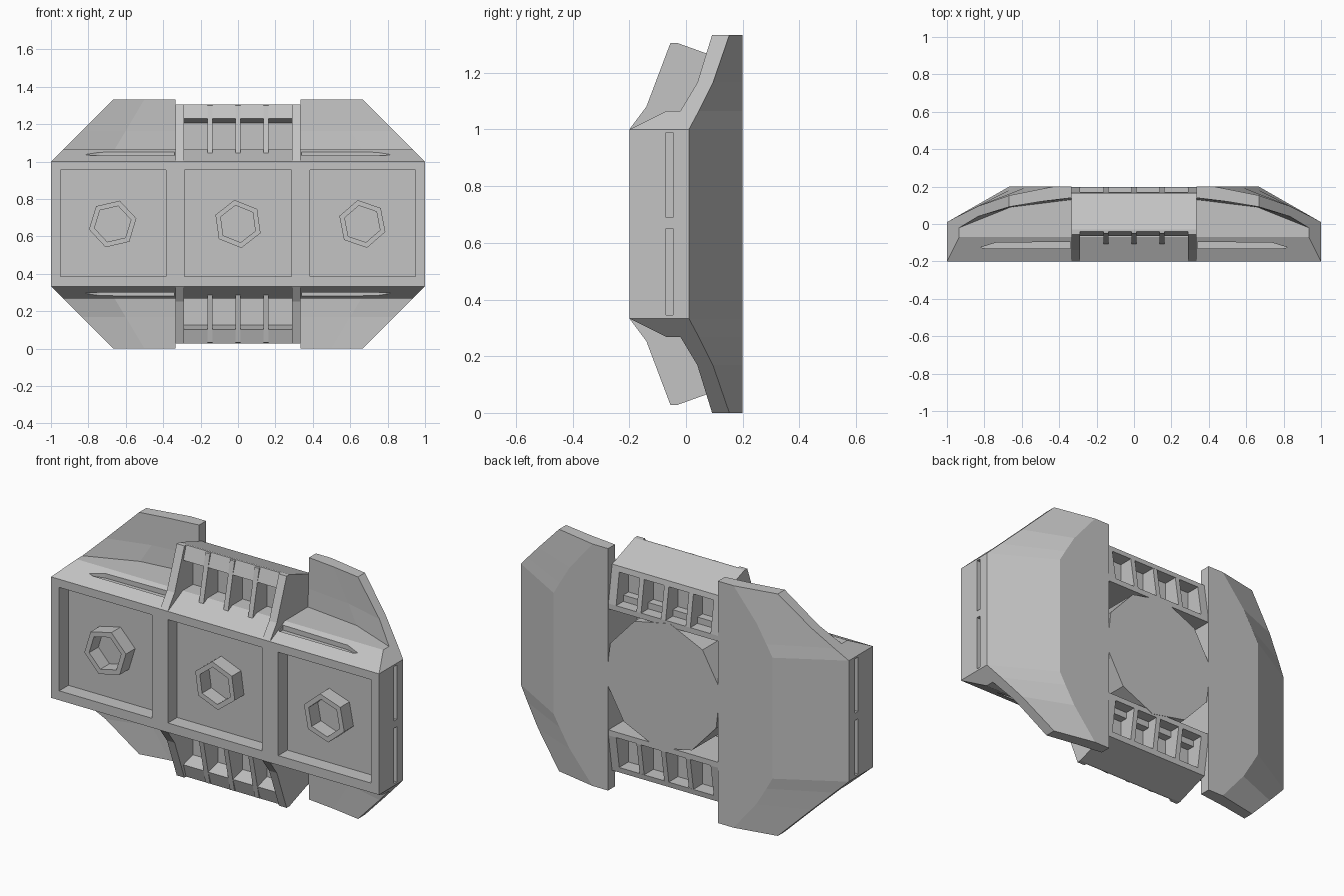
import bpy, bmesh, math

H = 4 / 3          # overall height
MID = H / 2

cube = bpy.data.objects.get("Cube")
if cube:
    bpy.data.objects.remove(cube)

grey = bpy.data.materials.new("plain_grey")
grey.use_nodes = True
colour = (0.55, 0.55, 0.55, 1)
grey.diffuse_color = colour
grey.node_tree.nodes["Principled BSDF"].inputs["Base Color"].default_value = colour


def finish(name, bm):
    bmesh.ops.remove_doubles(bm, verts=bm.verts, dist=0.0001)
    bmesh.ops.recalc_face_normals(bm, faces=bm.faces)
    mesh = bpy.data.meshes.new(name)
    bm.to_mesh(mesh)
    bm.free()
    mesh.materials.append(grey)
    obj = bpy.data.objects.new(name, mesh)
    bpy.context.collection.objects.link(obj)
    return obj


def loft(bm, loops):
    """Skin a stack of equal-length closed loops and cap both ends."""
    rings = [[bm.verts.new(p) for p in loop] for loop in loops]
    n = len(rings[0])
    for a, b in zip(rings, rings[1:]):
        for i in range(n):
            j = (i + 1) % n
            bm.faces.new((a[i], a[j], b[j], b[i]))
    bm.faces.new(rings[0][::-1])
    bm.faces.new(rings[-1])


def box(bm, x, y, z):
    loft(bm, [[(x[0], y[0], h), (x[1], y[0], h), (x[1], y[1], h), (x[0], y[1], h)] for h in z])


def side_profile(bm, x0, x1, pts):
    """Extrude a (y, z) outline along x, on the upper and lower ends."""
    for flip in (False, True):
        loft(bm, [[(x, y, H - z if flip else z) for y, z in pts] for x in (x0, x1)])


def hexagon(x, radius, turn, y):
    return [(x + radius * math.cos(turn + i * math.pi / 3), y,
             MID + radius * math.sin(turn + i * math.pi / 3)) for i in range(6)]


def cut(target, cutter):
    mod = target.modifiers.new("cut", 'BOOLEAN')
    mod.operation = 'DIFFERENCE'
    mod.solver = 'EXACT'
    mod.object = cutter
    bpy.context.view_layer.objects.active = target
    bpy.ops.object.modifier_apply(modifier=mod.name)
    bpy.data.objects.remove(cutter)


# Front body with sloped shelves above and below
def body_loop(z, half):
    right = half
    left = [(-x, y) for x, y in reversed(right)]
    return [(x, y, z) for x, y in right + left]


shelf = [(0.935, -0.07), (0.935, -0.02), (0.66, 0.1), (0.335, 0.135)]
waist = [(1, -0.2), (1, 0), (0.66, 0.1), (0.335, 0.135)]
bm = bmesh.new()
loft(bm, [body_loop(H - 1.065, shelf), body_loop(H - 1, waist),
          body_loop(1, waist), body_loop(1.065, shelf)])
body = finish("front_body", bm)

# Recessed panels, rear hollow, side grooves and shelf slots
bm = bmesh.new()
for x in ((-0.95, -0.385), (-0.287, 0.287), (0.385, 0.95)):
    box(bm, x, (-0.3, -0.12), (0.385, 0.955))
box(bm, (-0.335, 0.335), (-0.05, 0.3), (H - 1, 1))
for s in (-1, 1):
    for z in ((0.345, 0.65), (0.69, 0.99)):
        box(bm, sorted((s * 0.98, s * 1.1)), (-0.07, -0.045), z)
    slot = [(0.34, -0.132), (0.79, -0.132), (0.82, -0.125), (0.74, -0.1), (0.34, -0.095)]
    for z0, z1 in ((1.025, 1.2), (H - 1.2, H - 1.025)):
        loft(bm, [[(s * x, y, z) for x, y in slot] for z in (z0, z1)])
cut(body, finish("recess_cutter", bm))

# Curved rear wings: z, outer x, outer front/back y, bend x, front bend (x, y), inner front y
levels = [
    (1.0, 1.0, 0.0, 0.01, 0.667, (0.66, 0.09), 0.13),
    (1.065, 0.935, -0.02, 0.045, 0.63, (0.66, 0.09), 0.13),
    (1.165, 0.835, 0.04, 0.095, 0.57, (0.6, 0.105), 0.135),
    (H, 0.667, 0.092, 0.153, 0.43, (0.5, 0.12), 0.14),
]
stack = [(H - l[0],) + l[1:] for l in reversed(levels)] + levels
for s, name in ((1, "left_wing"), (-1, "right_wing")):
    bm = bmesh.new()
    loft(bm, [[(s * x, y, z) for x, y in
               ((xo, yf), (xo, yb), (xm, 0.2), (0.335, 0.2), (0.335, yi), fm)]
              for z, xo, yf, yb, xm, fm, yi in stack])
    finish(name, bm)

# Hexagonal sockets in the panels
for x, turn, name in ((-0.67, 13, "right"), (0, 38, "middle"), (0.665, 41, "left")):
    a = math.radians(turn)
    bm = bmesh.new()
    rings = [hexagon(x, r, a, y) for r, y in
             ((0.13, -0.115), (0.13, -0.2), (0.1, -0.2), (0.1, -0.115), (0.13, -0.115))]
    verts = [[bm.verts.new(p) for p in ring] for ring in rings]
    for p, q in zip(verts, verts[1:]):
        for i in range(6):
            j = (i + 1) % 6
            bm.faces.new((p[i], p[j], q[j], q[i]))
    finish(name + "_hex_socket", bm)

# Grille side posts
bm = bmesh.new()
post = [(-0.2, 1), (-0.14, 1.08), (-0.055, 1.305), (-0.03, 1.305),
        (0.165, 1.235), (0.197, 1.03), (0.197, 1)]
side_profile(bm, 0.288, 0.335, post)
side_profile(bm, -0.335, -0.288, post)
finish("grille_posts", bm)

# Grille ribs
bm = bmesh.new()
for x in (-0.15, 0, 0.15):
    side_profile(bm, x - 0.014, x + 0.014, [(-0.11, 1.03), (-0.05, 1.3), (-0.03, 1.304),
                                            (0.165, 1.234), (0.197, 1.03)])
finish("grille_ribs", bm)

# Grille cap, inner wall and floor bar
bm = bmesh.new()
side_profile(bm, -0.3, 0.3, [(-0.04, 1.305), (-0.03, 1.305), (0.165, 1.235),
                             (0.17, 1.205), (0.03, 1.205), (-0.065, 1.23)])
finish("grille_cap", bm)
bm = bmesh.new()
side_profile(bm, -0.3, 0.3, [(0.02, 1.03), (0.02, 1.23), (0.09, 1.23), (0.09, 1.03)])
finish("grille_wall", bm)
bm = bmesh.new()
side_profile(bm, -0.335, 0.335, [(-0.05, 1), (-0.05, 1.03), (0.197, 1.03), (0.197, 1)])
finish("grille_floor", bm)

# Rear disc seated between the wings
bm = bmesh.new()
ring = [(0.355 * math.cos(math.tau * i / 10 + 0.2), 0.355 * math.sin(math.tau * i / 10 + 0.2))
        for i in range(10)]
loft(bm, [[(-u, y, MID + v) for u, v in ring] for y in (-0.06, 0.199)])
finish("rear_disc", bm)
